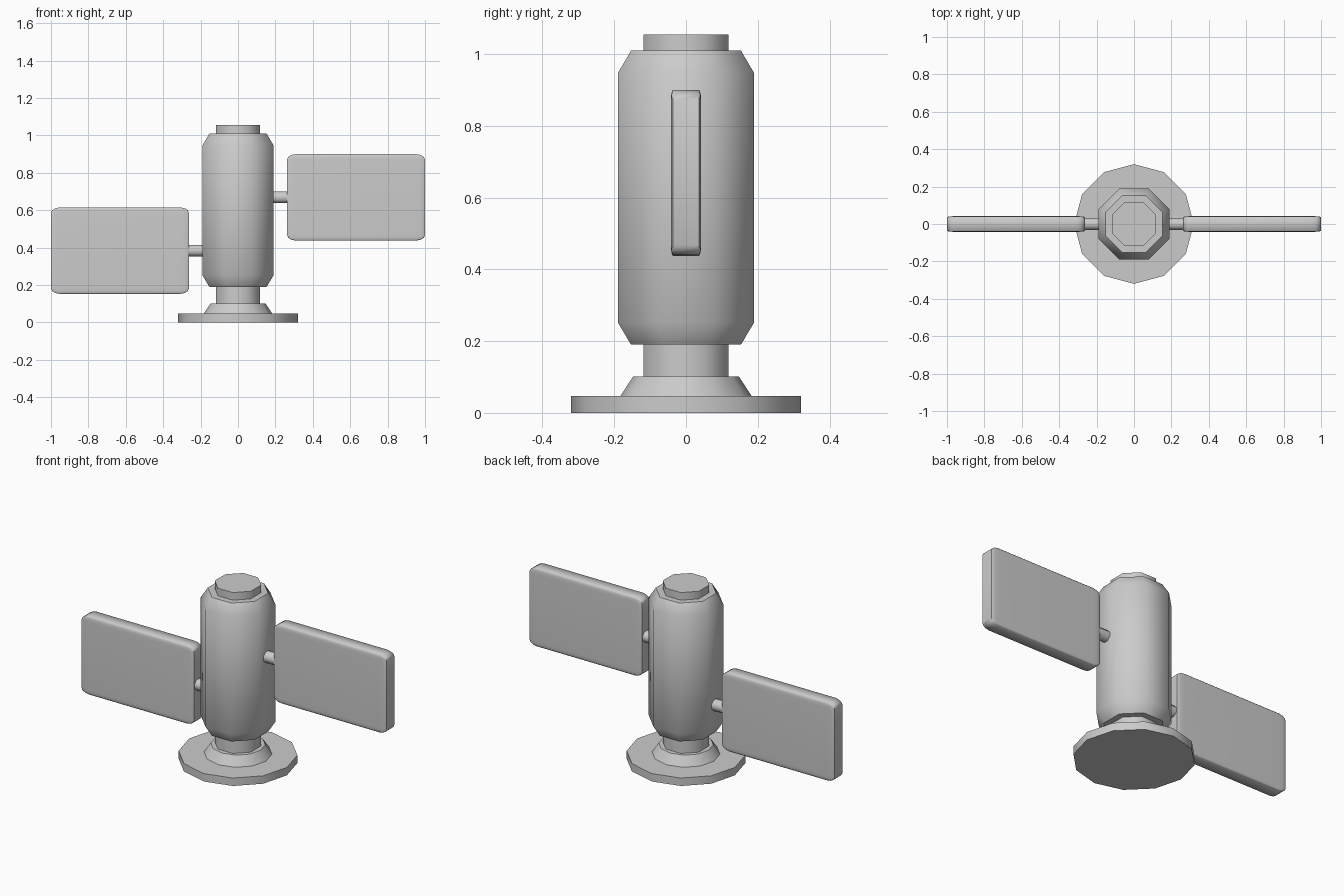
import bpy
import bmesh
from math import cos, sin, pi, radians
from mathutils import Matrix, Vector

cube = bpy.data.objects.get("Cube")
if cube:
    bpy.data.objects.remove(cube, do_unlink=True)

grey = bpy.data.materials.new("light_grey")
grey.use_nodes = True
colour = (0.6, 0.6, 0.6, 1)
grey.diffuse_color = colour
grey.node_tree.nodes["Principled BSDF"].inputs["Base Color"].default_value = colour


def finish(name, bm, angle=50):
    bmesh.ops.recalc_face_normals(bm, faces=bm.faces)
    mesh = bpy.data.meshes.new(name)
    bm.to_mesh(mesh)
    bm.free()
    mesh.materials.append(grey)
    obj = bpy.data.objects.new(name, mesh)
    bpy.context.collection.objects.link(obj)
    bpy.ops.object.select_all(action="DESELECT")
    obj.select_set(True)
    bpy.context.view_layer.objects.active = obj
    bpy.ops.object.shade_smooth_by_angle(angle=radians(angle))
    return obj


def lathe(name, profile, sides, turn=0.0, matrix=Matrix()):
    """Closed prism through (radius, height) rings."""
    bm = bmesh.new()
    rings = []
    for r, z in profile:
        angles = [turn + 2 * pi * i / sides for i in range(sides)]
        rings.append([bm.verts.new(matrix @ Vector((r * cos(a), r * sin(a), z))) for a in angles])
    for low, high in zip(rings, rings[1:]):
        for i in range(sides):
            j = (i + 1) % sides
            bm.faces.new((low[i], low[j], high[j], high[i]))
    bm.faces.new(rings[0])
    bm.faces.new(rings[-1])
    return finish(name, bm)


def octagon(name, profile):
    """Eight-sided column, flat to the axes; radii are across flats."""
    k = 1 / cos(pi / 8)
    return lathe(name, [(r * k, z) for r, z in profile], 8, pi / 8)


# Base disc and sloping collar
lathe("base_disc", [(0.32, 0), (0.32, 0.047)], 12)
lathe("base_collar", [(0.183, 0.047), (0.147, 0.102)], 12)

# Core column, showing as the neck and the top cap
octagon("core_column", [(0.118, 0.09), (0.118, 1.055)])

# Main body with tapered ends
octagon("main_body", [(0.153, 0.19), (0.19, 0.252), (0.19, 0.947), (0.153, 1.01)])


# Panels on short rods, one high and one low
def panel(name, side, z):
    bm = bmesh.new()
    bmesh.ops.create_cube(bm, size=2)
    bmesh.ops.bevel(bm, geom=bm.edges[:], offset=0.13, segments=3, profile=0.5, affect="EDGES")
    bmesh.ops.scale(bm, vec=(0.369, 0.042, 0.231), verts=bm.verts)
    bmesh.ops.translate(bm, vec=(side * 0.631, 0, z), verts=bm.verts)
    finish(name, bm, 60)


for side, label, panel_z in ((1, "left", 0.669), (-1, "right", 0.384)):
    panel(label + "_panel", side, panel_z)
    place = Matrix.Translation((0, 0, panel_z)) @ Matrix.Rotation(side * pi / 2, 4, "Y")
    lathe(label + "_rod", [(0.034, 0.15), (0.034, 0.3)], 8, pi / 8, place)
